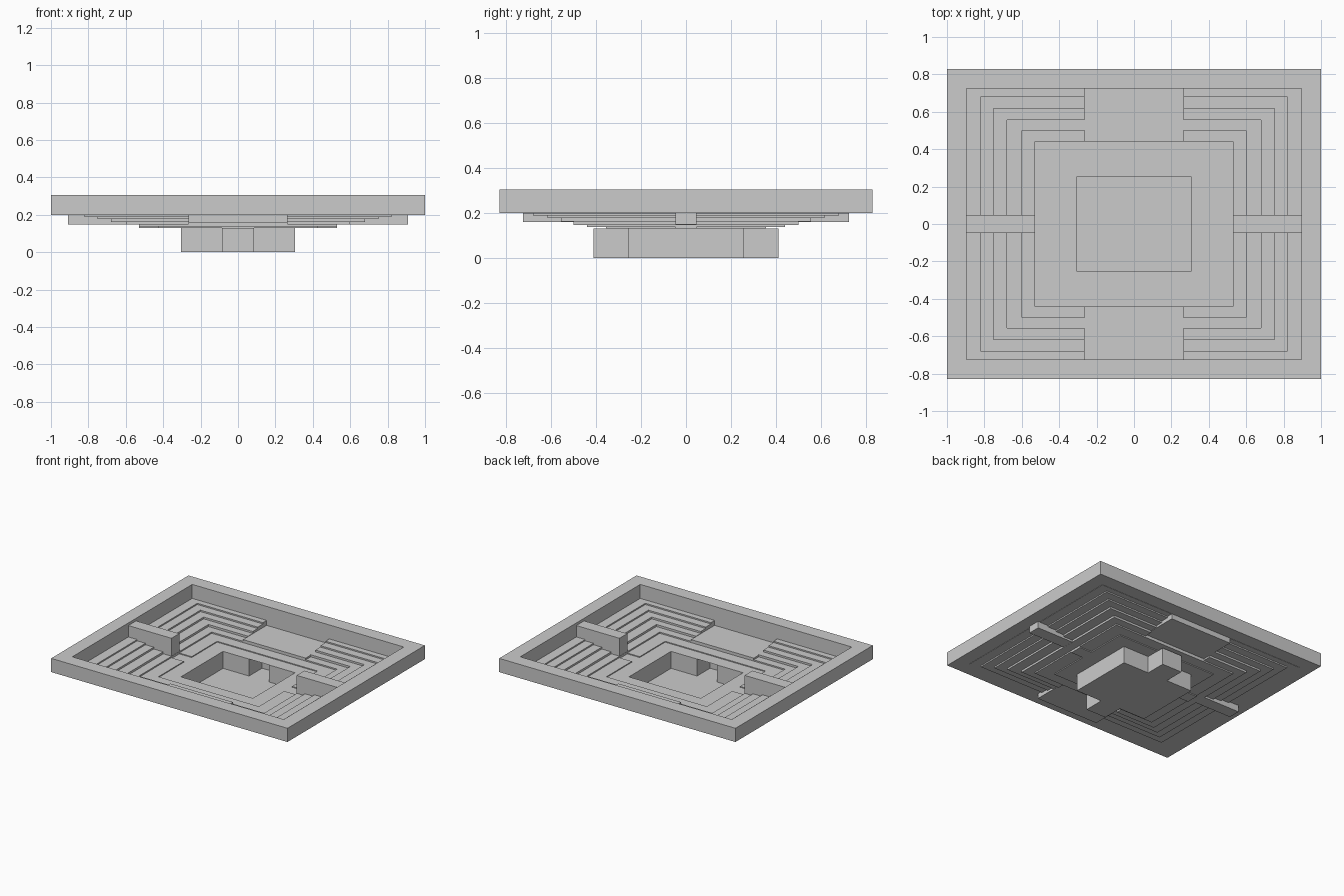
import bpy, bmesh

if "Cube" in bpy.data.objects:
    bpy.data.objects.remove(bpy.data.objects["Cube"])


def finish(name, bm):
    bmesh.ops.remove_doubles(bm, verts=bm.verts, dist=1e-5)
    mesh = bpy.data.meshes.new(name)
    bm.to_mesh(mesh)
    bm.free()
    obj = bpy.data.objects.new(name, mesh)
    bpy.context.collection.objects.link(obj)
    return obj


def quad(bm, *points):
    bm.faces.new([bm.verts.new(p) for p in points])


def mirrored(values):
    return sorted({s * v for v in values for s in (-1, 1)})


def box(name, x0, x1, y0, y1, z0, z1):
    bm = bmesh.new()
    bmesh.ops.create_cube(bm, size=1)
    for v in bm.verts:
        v.co = (x1 if v.co.x > 0 else x0, y1 if v.co.y > 0 else y0, z1 if v.co.z > 0 else z0)
    return finish(name, bm)


# Outer parapet: rectangular frame around the bowl
RIM_X, RIM_Y, RIM_Z, TOP = 0.895, 0.725, 0.2, 0.305
bm = bmesh.new()
signs = [(-1, -1), (1, -1), (1, 1), (-1, 1)]
for i in range(4):
    a, b = signs[i], signs[(i + 1) % 4]

    def outer(s, z):
        return (s[0], s[1] * 0.83, z)

    def inner(s, z):
        return (s[0] * RIM_X, s[1] * RIM_Y, z)
    quad(bm, outer(a, RIM_Z), outer(b, RIM_Z), outer(b, TOP), outer(a, TOP))
    quad(bm, outer(a, TOP), outer(b, TOP), inner(b, TOP), inner(a, TOP))
    quad(bm, inner(a, TOP), inner(b, TOP), inner(b, RIM_Z), inner(a, RIM_Z))
    quad(bm, inner(a, RIM_Z), inner(b, RIM_Z), outer(b, RIM_Z), outer(a, RIM_Z))
finish("outer_parapet", bm)

# Terraced bowl: nested treads (half width, half depth, height), outside in
TREADS = [(RIM_X, RIM_Y, 0.198), (0.82, 0.68, 0.188), (0.75, 0.617, 0.177),
          (0.68, 0.557, 0.163), (0.60, 0.50, 0.147), (0.53, 0.44, 0.137),
          (0.425, 0.355, 0.13)]
PIT_X, PIT_Y, PLATFORM_X, AISLE_Y = 0.305, 0.255, 0.265, 0.047


def height(x, y):
    x, y = abs(x), abs(y)
    if x < PIT_X and y < PIT_Y:
        return None
    if x < PLATFORM_X and 0.44 < y < RIM_Y:
        return 0.16                       # flat platforms front and back
    if y < AISLE_Y and 0.425 < x < 0.53:
        return 0.13                       # sunken aisle to each side passage
    z = RIM_Z
    for hx, hy, level in TREADS:
        if x < hx and y < hy:
            z = level
    return z


xs = mirrored([t[0] for t in TREADS] + [PIT_X, PLATFORM_X])
ys = mirrored([t[1] for t in TREADS] + [PIT_Y, AISLE_Y])
mx = [-0.99] + [(a + b) / 2 for a, b in zip(xs, xs[1:])] + [0.99]
my = [-0.82] + [(a + b) / 2 for a, b in zip(ys, ys[1:])] + [0.82]
bm = bmesh.new()
for i in range(len(mx)):
    for j in range(len(my)):
        z = height(mx[i], my[j])
        if z is None:
            continue
        in_x, in_y = 0 < i < len(xs), 0 < j < len(ys)
        if in_x and in_y:
            quad(bm, (xs[i-1], ys[j-1], z), (xs[i], ys[j-1], z), (xs[i], ys[j], z), (xs[i-1], ys[j], z))
        # risers to the next cell in x and in y
        if i < len(xs) and in_y:
            n = height(mx[i+1], my[j])
            if n is not None and n != z:
                quad(bm, (xs[i], ys[j-1], z), (xs[i], ys[j], z), (xs[i], ys[j], n), (xs[i], ys[j-1], n))
        if j < len(ys) and in_x:
            n = height(mx[i], my[j+1])
            if n is not None and n != z:
                quad(bm, (xs[i], ys[j], z), (xs[i-1], ys[j], z), (xs[i-1], ys[j], n), (xs[i], ys[j], n))
finish("terraced_bowl", bm)

# Sunken pit with a passage under the front and back edges
T, E = 0.085, 0.412
half = [(PIT_X, -PIT_Y), (PIT_X, PIT_Y), (T, PIT_Y), (T, E), (-T, E), (-T, PIT_Y)]
outline = half + [(-x, -y) for x, y in half]
bm = bmesh.new()
bm.faces.new([bm.verts.new((x, y, 0)) for x, y in outline])
for (ax, ay), (bx, by) in zip(outline, outline[1:] + outline[:1]):
    quad(bm, (bx, by, 0), (ax, ay, 0), (ax, ay, 0.13), (bx, by, 0.13))
finish("sunken_pit", bm)

# Covered side passages crossing the terraces
box("left_passage", -0.91, -0.53, -AISLE_Y, AISLE_Y, 0.148, 0.285)
box("right_passage", 0.53, 0.91, -AISLE_Y, AISLE_Y, 0.148, 0.285)
